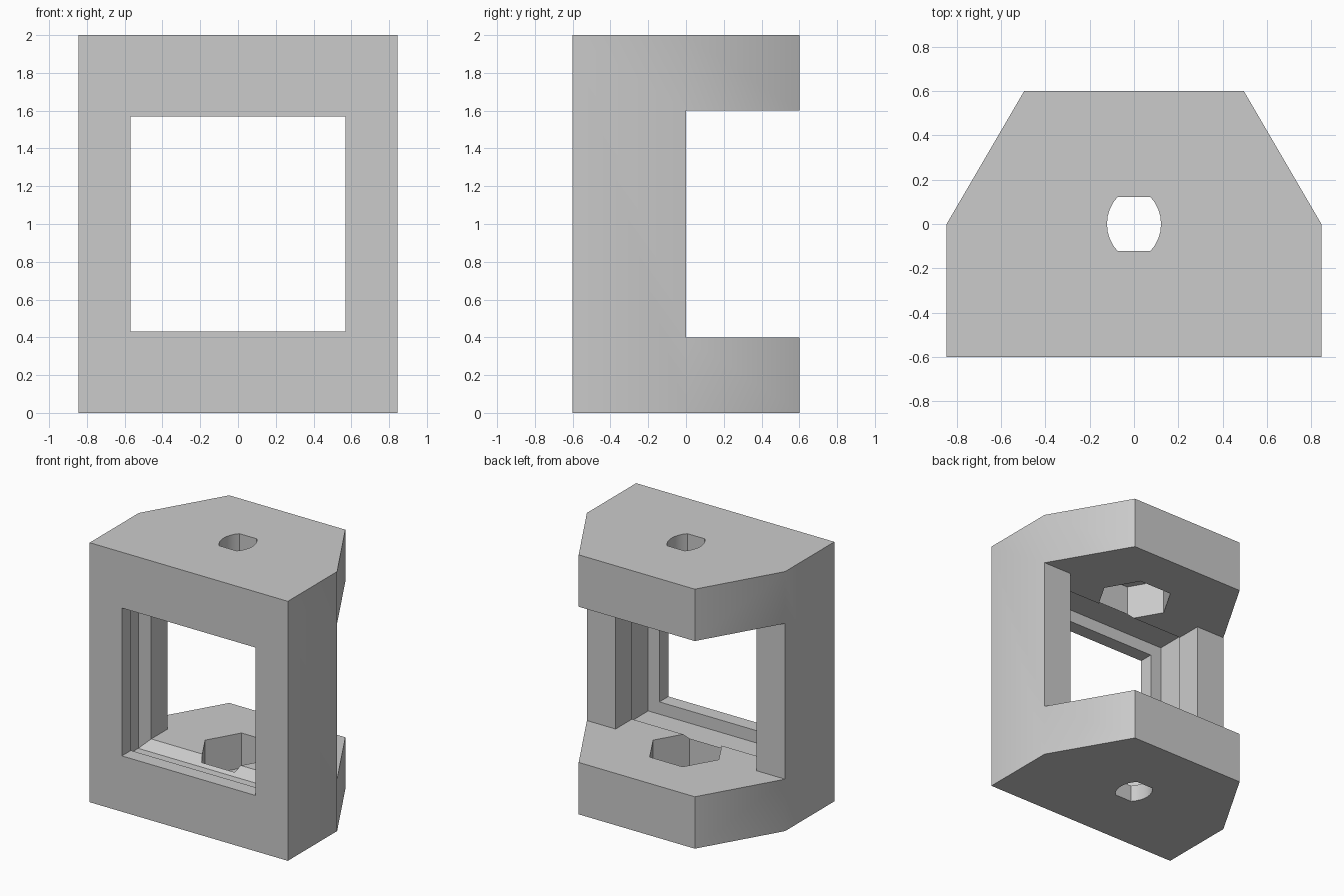
import bpy, bmesh, math

cube = bpy.data.objects.get("Cube")
if cube:
    bpy.data.objects.remove(cube, do_unlink=True)

grey = bpy.data.materials.new("plain grey")
grey.use_nodes = True
grey.diffuse_color = (0.6, 0.6, 0.6, 1)
grey.node_tree.nodes["Principled BSDF"].inputs["Base Color"].default_value = (0.6, 0.6, 0.6, 1)


def loft(name, rings):
    """Closed solid through a list of rings with equal point counts."""
    bm = bmesh.new()
    loops = [[bm.verts.new(p) for p in ring] for ring in rings]
    n = len(loops[0])
    for a, b in zip(loops, loops[1:]):
        for i in range(n):
            bm.faces.new((a[i], a[(i + 1) % n], b[(i + 1) % n], b[i]))
    bm.faces.new(loops[0])
    bm.faces.new(loops[-1])
    bmesh.ops.recalc_face_normals(bm, faces=bm.faces)
    mesh = bpy.data.meshes.new(name)
    bm.to_mesh(mesh)
    bm.free()
    obj = bpy.data.objects.new(name, mesh)
    bpy.context.collection.objects.link(obj)
    return obj


def prism(name, outline, z0, z1):
    return loft(name, [[(x, y, z) for x, y in outline] for z in (z0, z1)])


def square(y, half):
    return [(sx * half, y, 1 + sz * half) for sx, sz in ((-1, -1), (1, -1), (1, 1), (-1, 1))]


def cut(target, cutter):
    """Subtract the cutter and remove it."""
    mod = target.modifiers.new("cut", "BOOLEAN")
    mod.operation, mod.solver, mod.object = "DIFFERENCE", "EXACT", cutter
    bpy.context.view_layer.objects.active = target
    bpy.ops.object.modifier_apply(modifier=mod.name)
    bpy.data.objects.remove(cutter, do_unlink=True)


# Block with the back corners cut off
half = [(0.845, -0.6), (0.845, 0), (0.495, 0.6)]
body = prism("bracket_body", half + [(-x, y) for x, y in reversed(half)], 0, 2)
body.data.materials.append(grey)

# Open back between the two end plates
cut(body, prism("back_gap", [(-1, 0), (1, 0), (1, 1), (-1, 1)], 0.4, 1.6))

# Front window with a wider groove behind it and a chamfer to the back
steps = [(-0.8, 0.57), (-0.49, 0.57), (-0.49, 0.665), (-0.265, 0.665), (-0.2, 0.6), (0.1, 0.6)]
cut(body, loft("window", [square(y, h) for y, h in steps]))

# Hexagonal nut pockets in both plates
hexagon = [(0.28 * math.cos(i * math.pi / 3), 0.28 * math.sin(i * math.pi / 3)) for i in range(6)]
cut(body, prism("nut_pockets", hexagon, 0.13, 1.87))

# Bolt hole with two flats and two bowed sides
radius, spread = 0.18, math.asin(0.122 / 0.18)
side = [(0.122 - radius + radius * math.cos(a), radius * math.sin(a))
        for a in (spread * (i / 4 - 1) for i in range(9))]
cut(body, prism("bolt_hole", side + [(-x, -y) for x, y in side], -0.5, 2.5))

# Tidy and shade
bm = bmesh.new()
bm.from_mesh(body.data)
bmesh.ops.remove_doubles(bm, verts=bm.verts, dist=0.0005)
bmesh.ops.dissolve_limit(bm, angle_limit=0.01, verts=bm.verts, edges=bm.edges)
bm.to_mesh(body.data)
bm.free()
bpy.ops.object.select_all(action="DESELECT")
body.select_set(True)
bpy.context.view_layer.objects.active = body
bpy.ops.object.shade_smooth_by_angle(angle=math.radians(31))
